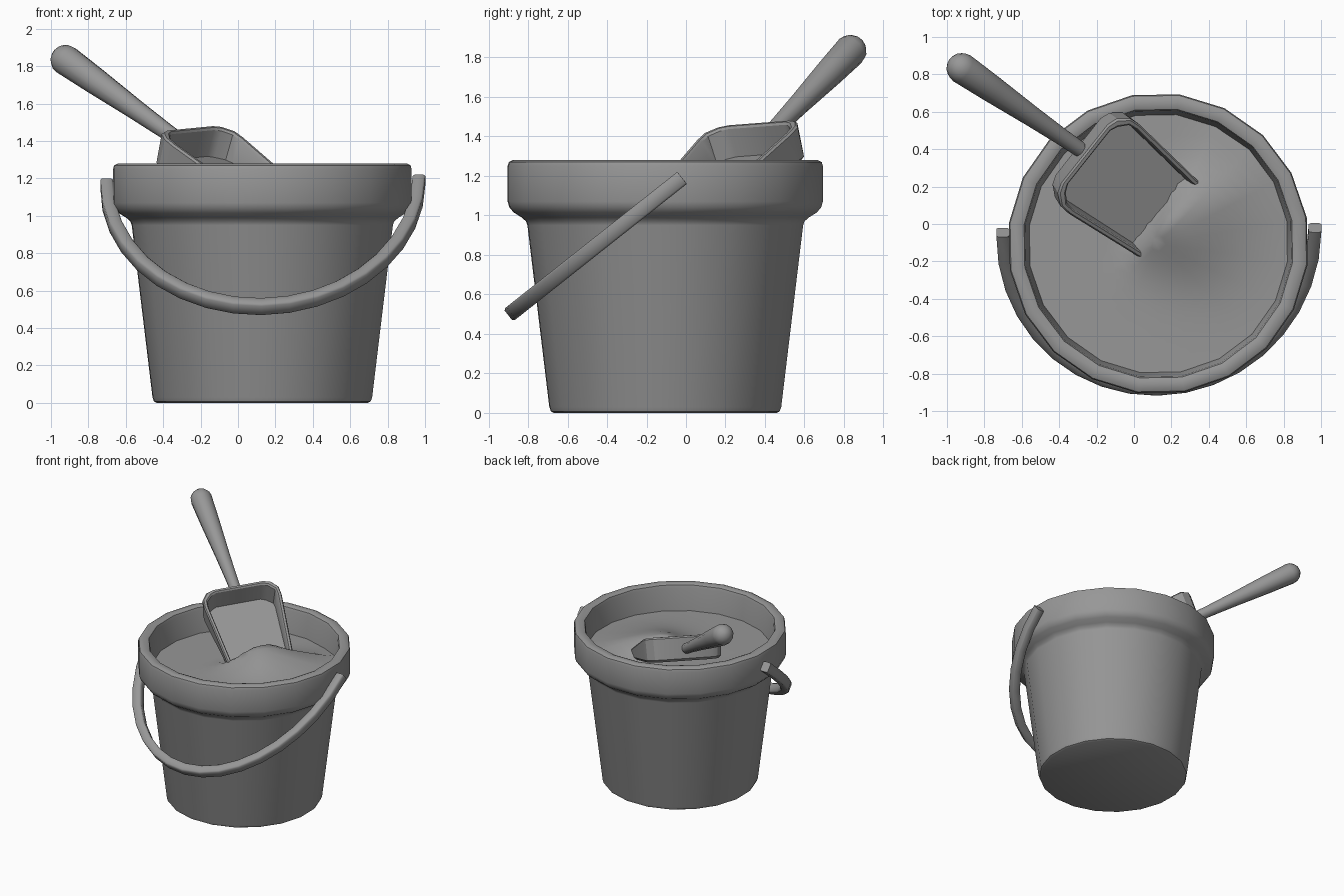
import bpy, bmesh, math
from mathutils import Vector

if "Cube" in bpy.data.objects:
    bpy.data.objects.remove(bpy.data.objects["Cube"])

CX, CY, SIDES = 0.13, -0.105, 20
grey = bpy.data.materials.new("dark_grey")
grey.diffuse_color = (.31, .31, .31, 1)
grey.use_nodes = True
grey.node_tree.nodes["Principled BSDF"].inputs["Base Color"].default_value = grey.diffuse_color


def make(name, verts, faces, angle=40):
    me = bpy.data.meshes.new(name)
    me.from_pydata([tuple(v) for v in verts], [], faces)
    bm = bmesh.new()
    bm.from_mesh(me)
    bmesh.ops.remove_doubles(bm, verts=bm.verts, dist=1e-5)
    bmesh.ops.recalc_face_normals(bm, faces=bm.faces)
    bm.to_mesh(me)
    bm.free()
    me.materials.append(grey)
    ob = bpy.data.objects.new(name, me)
    bpy.context.collection.objects.link(ob)
    bpy.ops.object.select_all(action='DESELECT')
    ob.select_set(True)
    bpy.context.view_layer.objects.active = ob
    bpy.ops.object.shade_smooth_by_angle(angle=math.radians(angle))
    return ob


def loft(rings, closed=True):
    """Quads between consecutive rings of equal length."""
    n = len(rings[0])
    verts = [v for r in rings for v in r]
    faces = []
    for i in range(len(rings) - 1):
        for j in range(n if closed else n - 1):
            k = (j + 1) % n
            faces.append((i*n + j, i*n + k, (i+1)*n + k, (i+1)*n + j))
    return verts, faces


def circle(r, z):
    """Bucket cross-section; z is a height or a function of x and y."""
    pts = []
    for i in range(SIDES):
        a = math.radians(10) + 2 * math.pi * i / SIDES
        x, y = CX + r * math.cos(a), CY + r * math.sin(a)
        pts.append(Vector((x, y, z(x, y) if callable(z) else z)))
    return pts


# Bucket: turned profile with thick rim
profile = [(.57, 0), (.585, .008), (.593, .03), (.705, .95), (.712, .97),
           (.735, .99), (.775, 1.015), (.797, 1.04), (.806, 1.07),
           (.806, 1.25), (.80, 1.27), (.78, 1.28), (.745, 1.28),
           (.725, 1.272), (.718, 1.25), (.69, 1.02)]
v, f = loft([circle(r, z) for r, z in profile])
f.append(tuple(range(SIDES)))
make("bucket", v, f)


# Sand: disc with a mound pushed up in front of the scoop
def sand_height(x, y):
    s = .78 * (x - .18) - .62 * (y - .05)
    t = .62 * (x - .18) + .78 * (y - .05)
    k = min(1, max(0, (s + .07) / .09))
    rise = k * k * (3 - 2 * k)
    fall = math.exp(-(max(s, 0) / .36) ** 2 - (t / (.45 if t > 0 else .24)) ** 2)
    return 1.07 + .15 * rise * fall


v, f = loft([circle(.70 - .06 * i, sand_height) for i in range(12)])
f.append(tuple(range(len(v) - SIDES, len(v))))
make("sand", v, f, 60)

# Bucket handle: half-ellipse swept with a rounded section
left, right = Vector((-.702, -.045, 1.17)), Vector((.968, -.02, 1.19))
mid = (left + right) / 2
ax, ay = (right - left) / 2, Vector((.125, -.873, .515)) - mid
normal = ax.cross(ay).normalized()
section = [(-.034, -.03), (-.024, -.039), (.024, -.039), (.034, -.03),
           (.034, .03), (.024, .039), (-.024, .039), (-.034, .03)]
rings = []
for i in range(19):
    t = math.pi * i / 18
    c = mid + ax * math.cos(t) + ay * math.sin(t)
    tan = ay * math.cos(t) - ax * math.sin(t)
    out = tan.cross(normal).normalized()
    rings.append([c + out * a + normal * b for a, b in section])
v, f = loft(rings)
f += [tuple(range(8)), tuple(range(len(v) - 8, len(v)))]
make("bucket_handle", v, f, 60)

# Scoop blade: tray open at the tip, walls falling towards the tip
W = Vector((.62, .78, .06)).normalized()
L = Vector((.78, -.62, 0)) * math.cos(.38) + Vector((0, 0, -math.sin(.38)))
N = L.cross(W).normalized()
base = Vector((-.31, .425, 1.295))


def tray(inset, height):
    half = [(.69, .255 - inset), (.15, .305 - inset),
            (.08 + inset * .6, .30 - inset),
            (.02 + inset, .255 - inset), (inset, .20 - inset * .6)]
    pts = [(u, -w) for u, w in half] + [(u, w) for u, w in reversed(half)]
    return [base + L * u + W * w + N * height(u) for u, w in pts]


def wall(u):
    return .19 - .175 * max(0, u - .06)


rings = [tray(.03, lambda u: 0), tray(.01, lambda u: .018),
         tray(0, lambda u: wall(u) - .012), tray(.008, wall), tray(.025, wall),
         tray(.033, lambda u: wall(u) - .012), tray(.042, lambda u: .03)]
v, f = loft(rings, closed=False)
n, m = len(rings[0]), len(rings)
f += [tuple(range(n)), tuple(range((m - 1) * n, m * n)),
      tuple(i * n for i in range(m)) + tuple(i * n + n - 1 for i in reversed(range(m)))]
make("scoop_blade", v, f, 30)

# Scoop handle: tapered rod with a round end
a, b = Vector((-.29, .40, 1.385)), Vector((-.92, .832, 1.832))
d = b - a
axis = d.normalized()
s1 = axis.cross(Vector((0, 0, 1))).normalized()
s2 = axis.cross(s1)
R = .083
steps = [(0, .042), (.15, .045), (.4, .055), (.75, .073)]
steps = [(t * d.length, r) for t, r in steps]
steps += [(d.length + R * math.sin(q), R * math.cos(q))
          for q in (0, .4, .8, 1.15, 1.45)]
rings = [[a + axis * h + (s1 * math.cos(k * math.pi / 6) + s2 * math.sin(k * math.pi / 6)) * r
          for k in range(12)] for h, r in steps]
v, f = loft(rings)
f += [tuple(range(12)), tuple(range(len(v) - 12, len(v)))]
make("scoop_handle", v, f)
